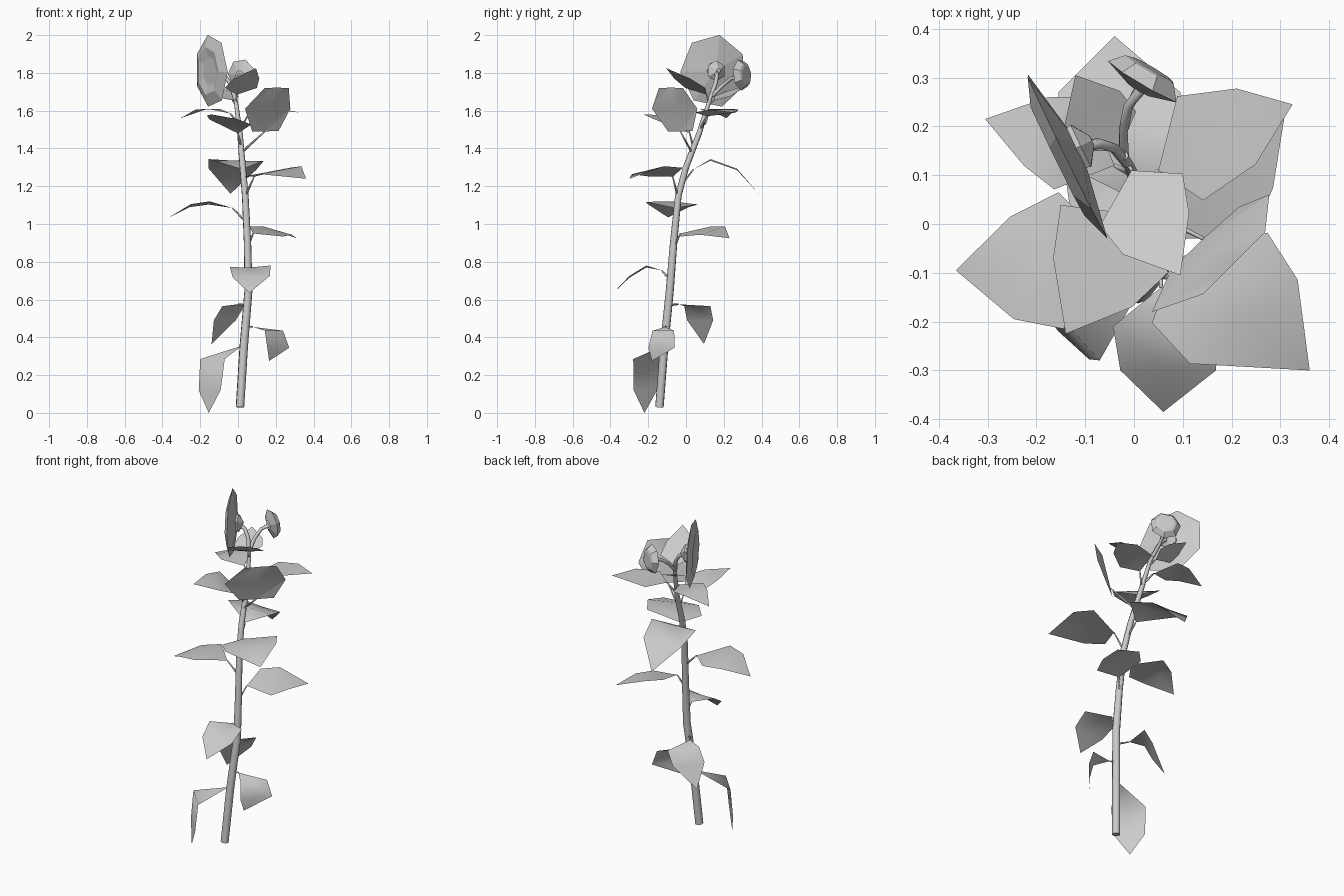
import bpy, math
from mathutils import Vector


def add_mesh(name, verts, faces):
    me = bpy.data.meshes.new(name)
    me.from_pydata([tuple(v) for v in verts], [], faces)
    ob = bpy.data.objects.new(name, me)
    bpy.context.collection.objects.link(ob)
    return ob


def tube(name, pts, radii, sides=6):
    """Tapered closed tube through a list of points."""
    pts = [Vector(p) for p in pts]
    verts, faces = [], []
    for i, p in enumerate(pts):
        d = (pts[min(i + 1, len(pts) - 1)] - pts[max(i - 1, 0)]).normalized()
        u = d.cross(Vector((0.31, 0.95, 0.05))).normalized()
        v = d.cross(u)
        for k in range(sides):
            a = 2 * math.pi * k / sides
            verts.append(p + (u * math.cos(a) + v * math.sin(a)) * radii[i])
    for i in range(len(pts) - 1):
        for k in range(sides):
            a, b = i * sides + k, i * sides + (k + 1) % sides
            faces.append((a, b, b + sides, a + sides))
    faces.append(tuple(range(sides))[::-1])
    faces.append(tuple(range(len(verts) - sides, len(verts))))
    ob = add_mesh(name, verts, faces)
    for f in ob.data.polygons:
        f.use_smooth = len(f.vertices) == 4
    return ob


def leaf(n, stem, base, row1, row2, tip, angle=None, roll=0.0, drop=0.0):
    """Two cross rows (x, y, z, half width) between base and tip, on a thin stalk.
    roll tilts the blade sideways, drop lowers both edges below the midrib."""
    b, t = Vector(base), Vector(tip)
    d = t - b
    a = math.atan2(d.y, d.x) + math.pi / 2 if angle is None else math.radians(angle)
    w = Vector((math.cos(a), math.sin(a), roll))
    down = Vector((0, 0, drop))
    verts = [b]
    for r in (row1, row2):
        c = Vector(r[:3])
        verts += [c - w * r[3] - down, c, c + w * r[3] - down]
    verts.append(t)
    faces = [(0, 1, 2), (0, 2, 3), (1, 4, 5, 2), (2, 5, 6, 3), (4, 7, 5), (5, 7, 6)]
    ob = add_mesh(f"leaf_{n}", verts, faces)
    for f in ob.data.polygons:
        f.use_smooth = True
    tube(f"leaf_stalk_{n}", [stem, base], [0.007, 0.004], 4)


def flower(name, center, normal, rings, sides=7, turn=0.0):
    """Faceted cup: rings of (offset along normal, radius), closed at the last ring."""
    c, n = Vector(center), Vector(normal).normalized()
    u = Vector((0, 0, 1)).cross(n).normalized()
    v = n.cross(u)
    verts, faces = [], []
    for off, r in rings:
        for k in range(sides):
            a = 2 * math.pi * k / sides + math.pi / 2 + turn
            verts.append(c + n * off + (u * math.cos(a) + v * math.sin(a)) * r)
    for i in range(len(rings) - 1):
        for k in range(sides):
            a, b = i * sides + k, i * sides + (k + 1) % sides
            faces.append((a, b, b + sides, a + sides))
    faces.append(tuple(range(len(verts) - sides, len(verts))))
    return add_mesh(name, verts, faces)


# Main stem
tube("stem",
     [(.01, -.14, .03), (.03, -.115, .35), (.055, -.085, .65), (.05, -.065, .9),
      (.038, -.04, 1.15), (.025, .0, 1.3), (.01, .07, 1.48), (-.01, .12, 1.64),
      (-.02, .14, 1.70)],
     [.023, .023, .022, .02, .018, .017, .015, .011, .009], 7)

# Leaves, lowest first
leaf(1, (.03, -.115, .36), (.02, -.12, .355), (-.135, -.21, .285, .095),
     (-.15, -.215, .12, .085), (-.155, -.22, .0), -47)
leaf(2, (.035, -.105, .46), (.08, -.11, .455), (.19, -.12, .435, .075),
     (.213, -.13, .345, .09), (.165, -.18, .275), 50)
leaf(3, (.045, -.095, .57), (-.0, -.04, .575), (-.025, .06, .565, .09),
     (-.07, .075, .49, .09), (-.14, .095, .365), 50)
leaf(4, (.055, -.08, .70), (.055, -.13, .755), (.065, -.21, .77, .108),
     (.07, -.30, .715, .098), (.06, -.385, .635), 0, .04, -.006)
leaf(5, (.05, -.065, .87), (.08, -.03, .95), (.15, .05, .96, .12),
     (.21, .14, .965, .10), (.31, .23, .925), None, .22)
leaf(6, (.045, -.055, 1.01), (-.03, -.06, 1.085), (-.15, -.075, 1.12, .14),
     (-.25, -.09, 1.105, .105), (-.365, -.095, 1.035), -88, .05, .01)
leaf(7, (.035, -.03, 1.2), (.02, .04, 1.29), (-.01, .13, 1.335, .147),
     (-.03, .27, 1.285, .125), (-.04, .385, 1.16), 180, .03, -.004)
leaf(8, (.04, -.045, 1.15), (.085, -.07, 1.25), (.155, -.11, 1.275, .15),
     (.225, -.2, 1.285, .14), (.36, -.30, 1.24), 38, .15)
leaf(9, (.018, .04, 1.4), (.0, .02, 1.48), (-.04, -.03, 1.54, .13),
     (-.085, -.12, 1.565, .095), (-.14, -.225, 1.58), -32, -.1)
leaf(11, (.01, .075, 1.5), (.05, .11, 1.57), (.115, .155, 1.59, .11),
     (.23, .20, 1.605, .08), (.325, .245, 1.59), 104)
leaf(12, (-.01, .12, 1.64), (-.005, .11, 1.685), (.015, .05, 1.72, .10),
     (.045, -.02, 1.77, .08), (.095, -.105, 1.825), 32)
leaf(13, (.0, .1, 1.53), (-.04, .12, 1.585), (-.13, .165, 1.61, .10),
     (-.2, .19, 1.605, .075), (-.305, .215, 1.56))
leaf(14, (-.01, .12, 1.63), (-.03, .15, 1.655), (-.065, .19, 1.675, .08),
     (-.085, .24, 1.70, .065), (-.12, .305, 1.73))

# Upright leaf with a blunt tip
leaf(10, (.02, .03, 1.38), (.142, -.03, 1.49), (.157, -.06, 1.61, .17),
     (.205, -.08, 1.72, .09), (.205, -.08, 1.722), 45)
add_mesh("leaf_10_lower_corners",
         [(.142, -.03, 1.49), (.075, -.095, 1.49), (.037, -.18, 1.61),
          (.215, .035, 1.493), (.277, .06, 1.61)], [(0, 1, 2), (0, 4, 3)])

# Large flower: outer petals with a cupped heart and the calyx behind
big_c, big_n = (-.14, .145, 1.81), (-.9, -.44, -.02)
flower("large_flower_petals", big_c, big_n,
       [(-.025, .05), (.0, .195), (.022, .13), (.012, .08)], 7, .2)
flower("large_flower_calyx", big_c, big_n, [(-.06, .012), (-.035, .055), (-.02, .05)], 6)
tube("large_flower_stalk",
     [(-.015, .125, 1.66), (-.04, .155, 1.74), (-.07, .165, 1.785), (-.10, .16, 1.80)],
     [.011, .011, .011, .013])

# Small flower facing the back
small_c, small_n = (.025, .30, 1.79), (.5, .85, .08)
flower("small_flower_petals", small_c, small_n,
       [(-.03, .025), (-.01, .085), (.018, .06), (.022, .045)], 7, .3)
tube("small_flower_stalk",
     [(-.02, .14, 1.68), (-.022, .19, 1.73), (-.012, .24, 1.77), (.012, .275, 1.785)],
     [.011, .01, .01, .013])
